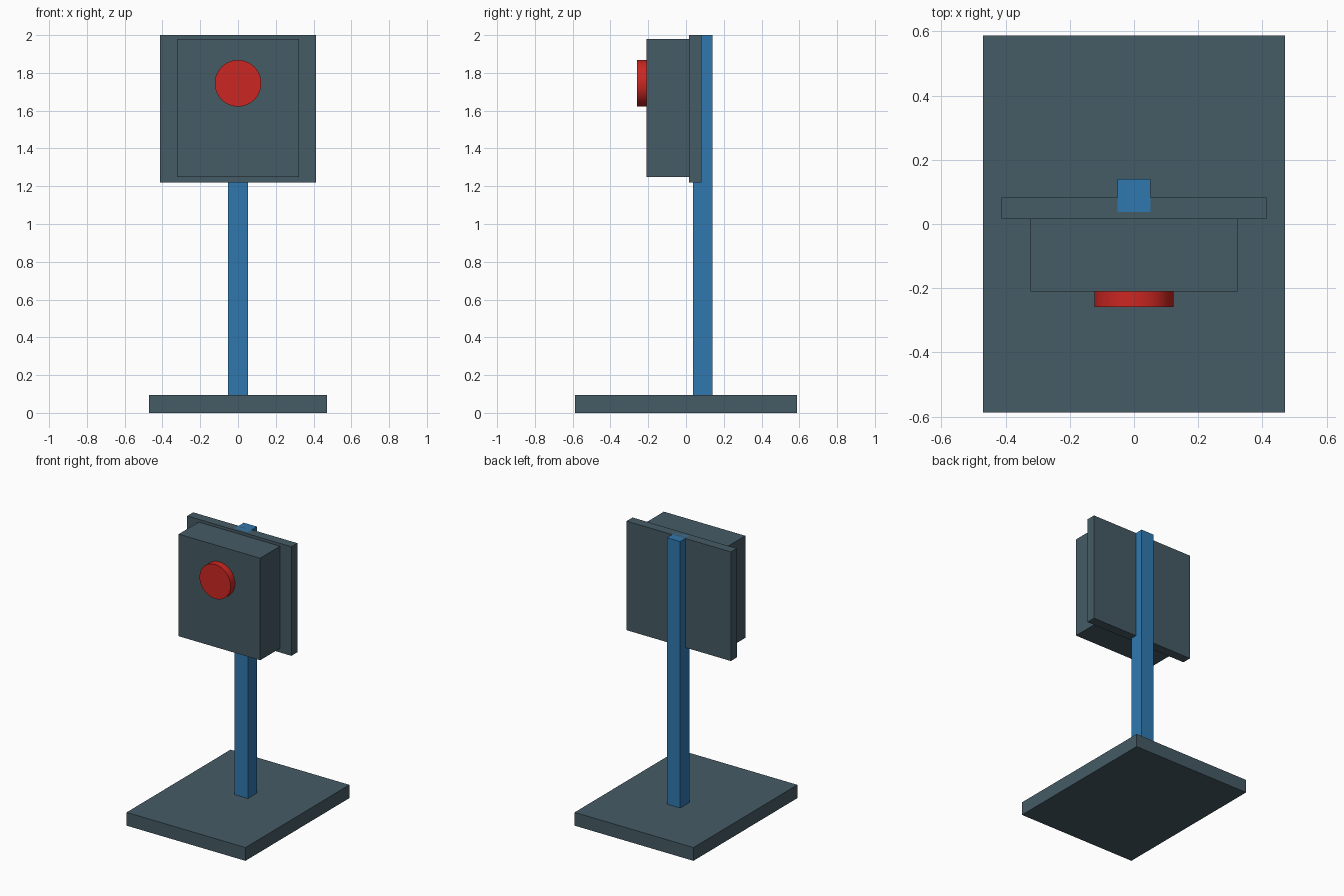
import bpy
import math

if "Cube" in bpy.data.objects:
    bpy.data.objects.remove(bpy.data.objects["Cube"])


def material(name, rgb):
    m = bpy.data.materials.new(name)
    m.diffuse_color = (*rgb, 1.0)
    m.use_nodes = True
    m.node_tree.nodes["Principled BSDF"].inputs["Base Color"].default_value = m.diffuse_color
    return m


slate = material("slate", (0.06, 0.105, 0.13))
blue = material("blue", (0.03, 0.19, 0.43))
red = material("red", (0.6, 0.02, 0.016))


def box(name, x, y, z, mat):
    """Box symmetric in x, spanning the given y and z ranges."""
    bpy.ops.mesh.primitive_cube_add(
        size=1, location=(0, (y[0] + y[1]) / 2, (z[0] + z[1]) / 2))
    ob = bpy.context.object
    ob.name = name
    ob.scale = (2 * x, y[1] - y[0], z[1] - z[0])
    bpy.ops.object.transform_apply(location=False, rotation=False, scale=True)
    ob.data.materials.append(mat)
    return ob


# Stand
box("base_plate", 0.47, (-0.587, 0.587), (0, 0.095), slate)
box("post", 0.052, (0.037, 0.14), (0.095, 2.0), blue)

# Backing board and control box
box("back_board", 0.412, (0.015, 0.082), (1.22, 2.0), slate)
box("control_box", 0.322, (-0.21, 0.015), (1.25, 1.98), slate)

# Round push button on the front of the box
bpy.ops.mesh.primitive_cylinder_add(
    vertices=64, radius=0.123, depth=0.05,
    location=(0, -0.234, 1.745), rotation=(math.pi / 2, 0, 0))
button = bpy.context.object
button.name = "push_button"
button.data.materials.append(red)
bpy.ops.object.shade_smooth_by_angle(angle=math.radians(30))
